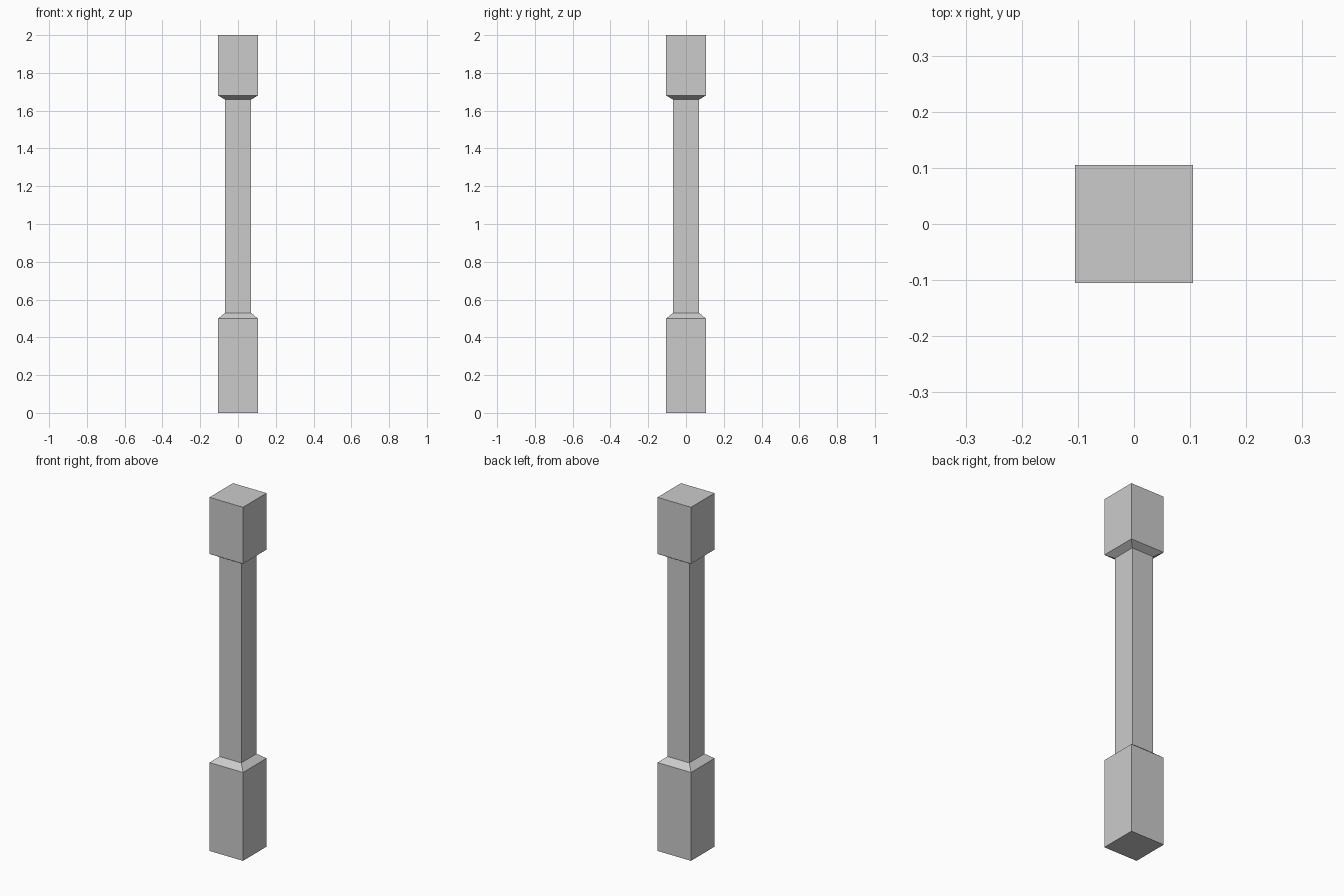
import bpy, bmesh

if "Cube" in bpy.data.objects:
    bpy.data.objects.remove(bpy.data.objects["Cube"])

# Square-section post: (height, half width) profile from base to top
profile = [(0.0, 0.105), (0.50, 0.105), (0.53, 0.068),
           (1.658, 0.068), (1.68, 0.105), (2.0, 0.105)]

bm = bmesh.new()


def ring(z, h):
    return [bm.verts.new((sx * h, sy * h, z))
            for sx, sy in ((-1, -1), (1, -1), (1, 1), (-1, 1))]


rings = [ring(z, h) for z, h in profile]

# Side faces between successive square rings
for a, b in zip(rings, rings[1:]):
    for i in range(4):
        j = (i + 1) % 4
        bm.faces.new((a[i], a[j], b[j], b[i]))

# End caps
bm.faces.new(rings[0][::-1])
bm.faces.new(rings[-1])
bmesh.ops.recalc_face_normals(bm, faces=bm.faces)

mesh = bpy.data.meshes.new("post")
bm.to_mesh(mesh)
bm.free()
bpy.context.collection.objects.link(bpy.data.objects.new("post", mesh))
